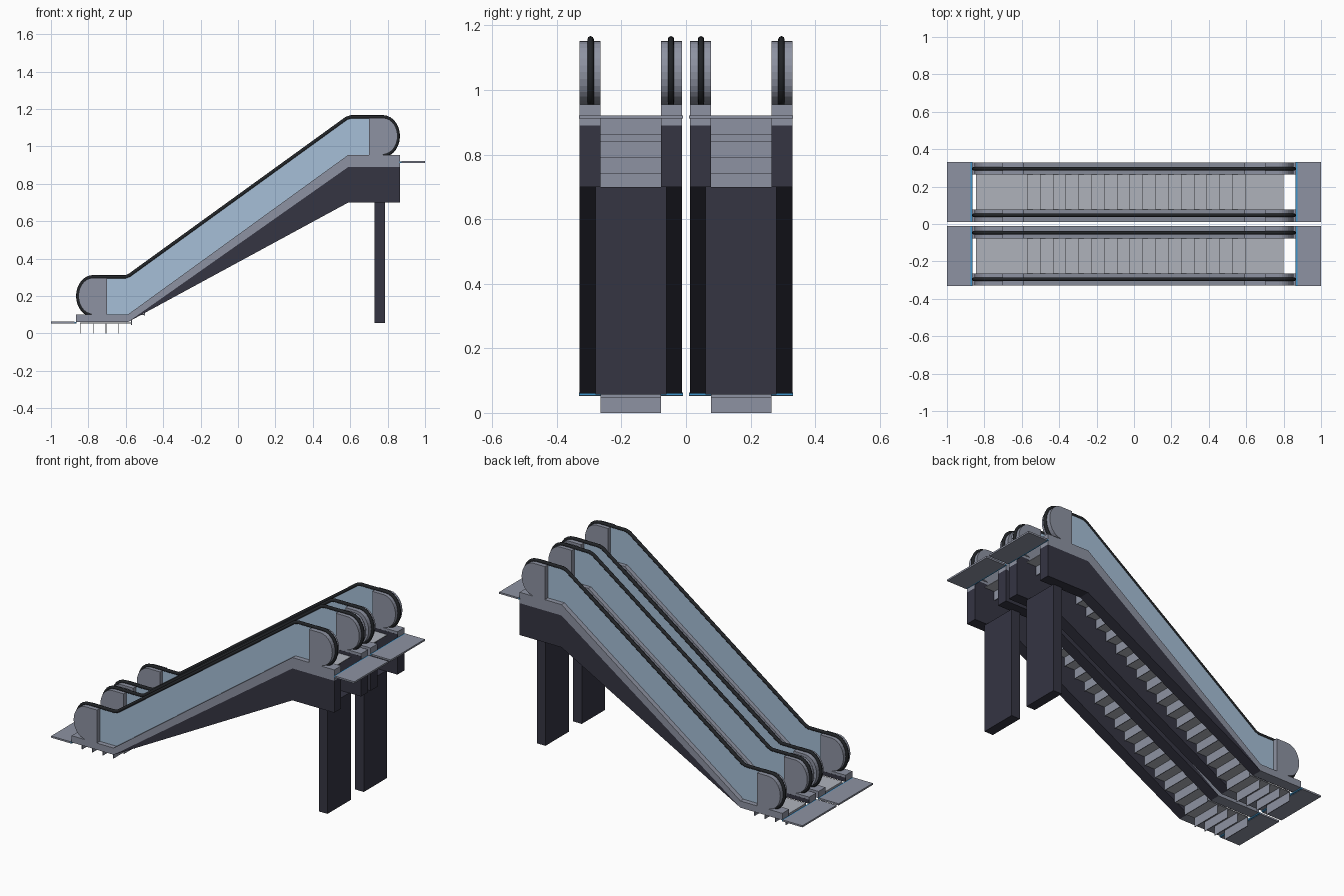
import bpy
import bmesh
from math import cos, sin, pi

cube = bpy.data.objects.get("Cube")
if cube:
    bpy.data.objects.remove(cube)


def material(name, r, g, b):
    m = bpy.data.materials.new(name)
    m.use_nodes = True
    m.diffuse_color = (r, g, b, 1)
    m.node_tree.nodes["Principled BSDF"].inputs["Base Color"].default_value = (r, g, b, 1)
    return m


METAL = material("metal", 0.27, 0.29, 0.36)
TREAD = material("tread_metal", 0.43, 0.45, 0.5)
DARK = material("dark_cladding", 0.035, 0.035, 0.055)
RUBBER = material("rubber", 0.015, 0.017, 0.02)
GLASS = material("glass", 0.38, 0.52, 0.68)
BLUE = material("comb_blue", 0.05, 0.3, 0.6)


def add_object(name, data, mat):
    obj = bpy.data.objects.new(name, data)
    data.materials.append(mat)
    bpy.context.collection.objects.link(obj)
    return obj


def panel(name, outline, y, width, mat):
    """Extrude an x-z outline across y, centred on y."""
    bm = bmesh.new()
    face = bm.faces.new([bm.verts.new((x, y - width / 2, z)) for x, z in outline])
    grown = bmesh.ops.extrude_face_region(bm, geom=[face])["geom"]
    bmesh.ops.translate(bm, vec=(0, width, 0),
                        verts=[v for v in grown if isinstance(v, bmesh.types.BMVert)])
    bmesh.ops.recalc_face_normals(bm, faces=bm.faces)
    mesh = bpy.data.meshes.new(name)
    bm.to_mesh(mesh)
    bm.free()
    return add_object(name, mesh, mat)


def box(name, x0, x1, z0, z1, y, width, mat):
    return panel(name, [(x0, z0), (x1, z0), (x1, z1), (x0, z1)], y, width, mat)


def arc(side, cx, cz, rx, rz, steps=14):
    """Half ellipse from bottom to top, bulging toward side."""
    return [(side * (cx + rx * cos(a)), cz + rz * sin(a))
            for a in (-pi / 2 + pi * i / steps for i in range(steps + 1))]


# Shared side profile: foot and head of the slope, end of the beams
KNEE, END, GLASS_END = 0.59, 0.866, 0.70
LOW, HIGH = 0.10, 0.955
RAIL_H = 0.20

SKIRT = [(-END, 0.06), (-KNEE, 0.06), (KNEE, 0.89), (END, 0.89),
         (END, HIGH), (KNEE, HIGH), (-KNEE, LOW), (-END, LOW)]
TRUSS = [(-KNEE, 0.06), (KNEE, 0.70), (END, 0.70), (END, 0.89), (KNEE, 0.89)]
LINER = [(-END, 0.06), (-KNEE, 0.06), (KNEE, 0.70), (END, 0.70),
         (END, 0.94), (KNEE, 0.94), (-KNEE, 0.085), (-END, 0.085)]
PANE = [(-GLASS_END, LOW), (-KNEE, LOW), (KNEE, HIGH), (GLASS_END, HIGH),
        (GLASS_END, HIGH + RAIL_H), (KNEE, HIGH + RAIL_H),
        (-KNEE, LOW + RAIL_H), (-GLASS_END, LOW + RAIL_H)]


def handrail(name, y):
    low = arc(-1, 0.775, LOW + 0.1, 0.081, 0.102)
    high = arc(1, 0.775, HIGH + 0.1, 0.081, 0.102)
    path = low + [(-0.6, low[-1][1]), (-0.58, low[-1][1] + 0.008),
                  (0.58, high[-1][1] - 0.008), (0.605, high[-1][1])] + high[::-1]
    curve = bpy.data.curves.new(name, "CURVE")
    curve.dimensions = "3D"
    curve.bevel_depth = 0.01
    curve.bevel_resolution = 2
    curve.use_fill_caps = True
    spline = curve.splines.new("POLY")
    spline.points.add(len(path) - 1)
    for point, (x, z) in zip(spline.points, path):
        point.co = (x, y, z, 1)
    add_object(name, curve, RUBBER)


def balustrade(tag, centre, side):
    y = centre + side * 0.1265
    rail_y = centre + side * 0.1245
    panel(tag + "_skirt", SKIRT, y, 0.065, METAL)
    panel(tag + "_truss", TRUSS, y, 0.065, DARK)
    panel(tag + "_inner_liner", LINER, centre + side * 0.0965, 0.006, DARK)
    panel(tag + "_glass", PANE, rail_y, 0.012, GLASS)
    for end, s, base in (("lower", -1, LOW), ("upper", 1, HIGH)):
        outline = arc(s, 0.775, base + 0.1, 0.078, 0.097)
        outline[0] = (outline[0][0], base)
        outline += [(s * GLASS_END, base + 0.197), (s * GLASS_END, base)]
        panel(f"{tag}_{end}_end_cap", outline, y, 0.065, METAL)
    handrail(tag + "_handrail", rail_y)


def escalator(tag, centre):
    balustrade(tag + "_front", centre, -1)
    balustrade(tag + "_back", centre, 1)

    # Thin treads and risers, level at both ends
    count, start, going = 24, -0.845, 0.0685
    for i in range(count):
        x = start + going * i
        z = min(0.92, max(0.058, 0.155 + (x + 0.5) * 0.7246))
        box(f"{tag}_tread_{i}", x, x + going, z - 0.004, z, centre, 0.188, TREAD)
        box(f"{tag}_riser_{i}", x, x + 0.004, z - 0.058, z - 0.004, centre, 0.188, METAL)

    # Landing plates with their coloured edge strips
    for end, s, z in (("lower", -1, 0.058), ("upper", 1, 0.916)):
        x0, x1 = sorted((s * 0.873, s))
        box(f"{tag}_{end}_landing", x0, x1, z - 0.005, z + 0.005, centre, 0.322, METAL)
        x0, x1 = sorted((s * 0.864, s * 0.873))
        box(f"{tag}_{end}_comb", x0, x1, z - 0.004, z + 0.004, centre, 0.322, BLUE)

    # Support pier under the upper end
    box(tag + "_pier", 0.73, 0.787, 0.057, 0.70, centre, 0.22, DARK)


escalator("front_escalator", -0.171)
escalator("back_escalator", 0.171)
